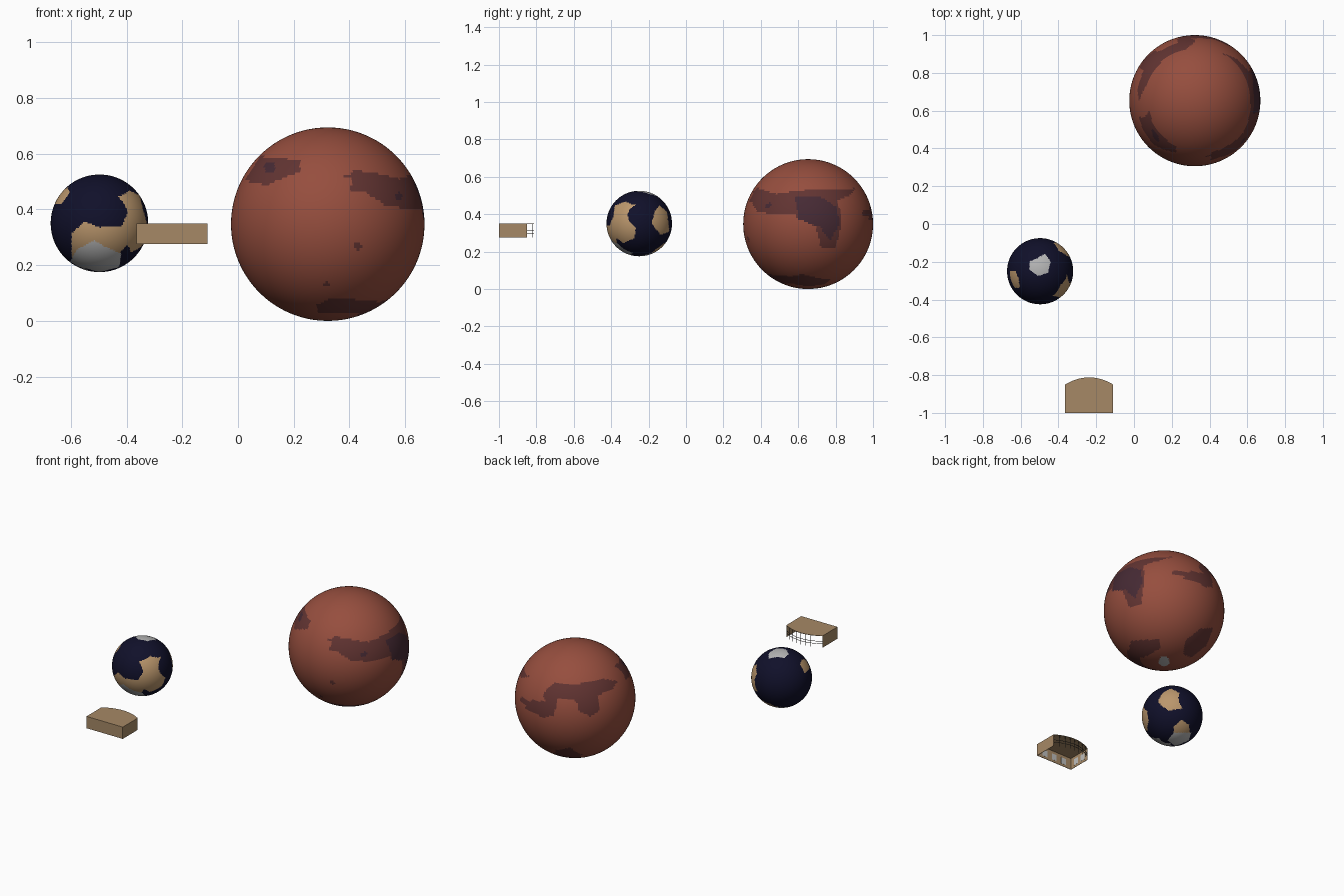
import bpy, bmesh, math
from mathutils import Vector

if "Cube" in bpy.data.objects:
    bpy.data.objects.remove(bpy.data.objects["Cube"])

def mat(name, r, g, b):
    """Material from sRGB 0-255 values, stored linear."""
    m = bpy.data.materials.new(name)
    m.diffuse_color = [((c / 255 + 0.055) / 1.055) ** 2.4 for c in (r, g, b)] + [1]
    m.use_nodes = True
    m.node_tree.nodes["Principled BSDF"].inputs["Base Color"].default_value = m.diffuse_color
    return m

RUST, PLAIN, DEEP = mat("rust", 150, 78, 62), mat("dark_plain", 98, 52, 50), mat("deep_plain", 70, 42, 52)
NAVY, SAND, ICE = mat("navy", 16, 16, 42), mat("sand", 186, 150, 108), mat("ice", 180, 180, 180)
WOOD, FRAME, PANEL = mat("wood", 166, 137, 102), mat("frame", 70, 66, 62), mat("panel", 190, 190, 188)

def view(x, y, el):
    """Right, up and toward-camera axes for a camera at heading (x, y) and elevation."""
    h = Vector((x, y, 0)).normalized()
    e = math.radians(el)
    toward = h * math.cos(e) + Vector((0, 0, math.sin(e)))
    right = Vector((-h.y, h.x, 0))
    return right, toward.cross(right), toward

a, b = math.radians(36), math.radians(40)
VIEWS = {"front": view(0, -1, 0), "right": view(1, 0, 0), "top": view(0, -1, 90),
         "back_left": view(-math.sin(a), math.cos(a), 27),
         "below": view(math.sin(b), math.cos(b), -30)}

def inside(u, v, pts):
    hit = False
    for (x1, y1), (x2, y2) in zip(pts, pts[1:] + pts[:1]):
        if (y1 > v) != (y2 > v) and u < (x2 - x1) * (v - y1) / (y2 - y1) + x1:
            hit = not hit
    return hit

def spot(u, v, r):
    return [(u + r * math.cos(t * math.pi / 4), v + r * math.sin(t * math.pi / 4)) for t in range(8)]

def planet(name, centre, radius, mats, patches):
    """Smooth ball; each patch is an outline (percent of radius) projected from one side."""
    bm = bmesh.new()
    bmesh.ops.create_uvsphere(bm, u_segments=200, v_segments=100, radius=radius)
    for f in bm.faces:
        f.smooth = True
        n = f.calc_center_median().normalized() * 100
        for side, index, pts in patches:
            r, up, t = VIEWS[side]
            if n.dot(t) > 0 and inside(n.dot(r), n.dot(up), pts):
                f.material_index = index
    finish(name, bm, mats, centre)

def finish(name, bm, mats, loc=(0, 0, 0)):
    me = bpy.data.meshes.new(name)
    bm.to_mesh(me)
    bm.free()
    ob = bpy.data.objects.new(name, me)
    ob.location = loc
    for m in mats:
        me.materials.append(m)
    bpy.context.collection.objects.link(ob)
    return ob

def box(bm, lo, hi):
    vs = bmesh.ops.create_cube(bm, size=1)["verts"]
    for v in vs:
        v.co = [l + (c + 0.5) * (h - l) for c, l, h in zip(v.co, lo, hi)]

# Red planet: dark plains, deep basin, small southern cap
red = [
    ("front", 1, [(-86, 45), (-70, 70), (-29, 66), (-28, 54), (-48, 47), (-62, 40)]),
    ("front", 1, [(25, 56), (45, 54), (100, 40), (100, 16), (80, 16), (59, 20), (38, 33), (24, 35)]),
    ("front", 1, [(-12, -84), (2, -77), (52, -79), (38, -92), (-10, -92)]),
    ("right", 1, [(-86, 52), (-60, 45), (-12, 52), (72, 55), (65, 45), (46, 37), (52, 0), (42, -38),
                  (20, -36), (12, -5), (-18, 10), (-20, 30), (-40, 25), (-62, 25), (-80, 35)]),
    ("back_left", 1, [(-85, -18), (-73, -5), (-50, -10), (-55, 5), (-35, 23), (-5, 18), (45, 28), (70, 25),
                      (62, 12), (35, 0), (38, -25), (23, -35), (5, -25), (0, -8), (-30, -5), (-37, -32), (-55, -35)]),
    ("below", 1, [(-60, -72), (-55, -50), (-8, -47), (-5, -62), (-35, -78)]),
    ("below", 1, [(35, -50), (60, -30), (82, -28), (70, -58), (45, -78), (32, -72)]),
    ("right", 2, [(-20, 42), (20, 42), (45, 25), (48, 0), (35, -25), (18, -5), (-15, 8)]),
]
for side, index, u, v, r in [("front", 1, 31, -23, 4), ("front", 1, -1, -62, 3), ("right", 1, 89, 17, 6),
                             ("front", 2, -60, 59, 6), ("front", 2, 74, 29, 4), ("below", 3, 0, -84, 9)]:
    red.append((side, index, spot(u, v, r)))
planet("red_planet", (0.322, 0.653, 0.347), 0.347, [RUST, PLAIN, DEEP, ICE], red)

# Blue planet: continents and two ice caps
blue = [
    ("front", 1, [(57, 39), (67, 65), (82, 57), (97, 0), (88, -33), (57, -43), (40, -63), (-57, -70),
                  (-57, -20), (-30, 4), (0, -8), (45, -6), (57, 18)]),
    ("front", 1, [(-96, 39), (-90, 60), (-65, 73), (-61, 63), (-78, 39)]),
    ("right", 1, [(-75, 55), (-40, 68), (-30, 50), (-42, 20), (-10, -12), (-15, -45), (-50, -60), (-85, -30)]),
    ("right", 1, [(62, 56), (85, 35), (92, -25), (65, -35), (38, 0), (48, 38)]),
    ("below", 1, [(5, -35), (30, -12), (55, -30), (58, -55), (5, -55)]),
    ("front", 2, [(-60, -78), (-45, -53), (-10, -35), (10, -47), (45, -63), (40, -90), (0, -100), (-45, -88)]),
    ("below", 2, [(-15, -80), (5, -55), (62, -55), (55, -80), (10, -100)]),
    ("top", 2, [(-32, 29), (-8, 40), (15, 53), (32, 29), (23, -5), (-8, -14), (-32, 5)]),
]
planet("blue_planet", (-0.497, -0.25, 0.35), 0.175, [NAVY, SAND, ICE], blue)

# Viewing room: bowed roof, three walls, no floor
X0, X1, Y0, Y1, Z0, Z1, T = -0.365, -0.11, -1.0, -0.85, 0.275, 0.35, 0.002
XM, HALF, BOW = (X0 + X1) / 2, (X1 - X0) / 2, 0.038

def bow(t):
    """Point on the curved window line, t from -1 to 1."""
    return XM + t * HALF, Y1 + BOW * (1 - t * t)

curve = [bow(i / 8 - 1) for i in range(17)]
bm = bmesh.new()
f = bm.faces.new([bm.verts.new((x, y, Z1 - T)) for x, y in [(X1, Y0)] + curve[::-1] + [(X0, Y0)]])
top = bmesh.ops.extrude_face_region(bm, geom=[f])["geom"]
for v in top:
    if isinstance(v, bmesh.types.BMVert):
        v.co.z = Z1
bmesh.ops.recalc_face_normals(bm, faces=bm.faces)
finish("room_roof", bm, [WOOD])

bm = bmesh.new()
box(bm, (X0, Y0, Z0), (X1, Y0 + T, Z1))
box(bm, (X0, Y0, Z0), (X0 + T, Y1, Z1))
box(bm, (X1 - T, Y0, Z0), (X1, Y1, Z1))
finish("room_walls", bm, [WOOD])

# Window bars along the bow
bm = bmesh.new()
for i in range(1, 8):
    x, y = bow(i / 4 - 1)
    box(bm, (x - 0.001, y - 0.002, Z0), (x + 0.001, y, Z1))
finish("window_uprights", bm, [FRAME])
bm = bmesh.new()
for z in (0.298, 0.313):
    rings = [[bm.verts.new((x, y - dy, z + dz)) for dy, dz in ((0, 0), (0.002, 0), (0.002, 0.002), (0, 0.002))]
             for x, y in curve]
    for p, q in zip(rings, rings[1:]):
        for k in range(4):
            bm.faces.new((p[k], p[(k + 1) % 4], q[(k + 1) % 4], q[k]))
bmesh.ops.recalc_face_normals(bm, faces=bm.faces)
finish("window_rails", bm, [FRAME])

# Pale panels on the inner walls
bm = bmesh.new()
for x in (-0.325, -0.255, -0.185):
    box(bm, (x, Y0 + T, 0.29), (x + 0.035, Y0 + T + 0.001, 0.33))
for y in (-0.97, -0.91):
    box(bm, (X0 + T, y, 0.29), (X0 + T + 0.001, y + 0.035, 0.33))
finish("wall_panels", bm, [PANEL])
